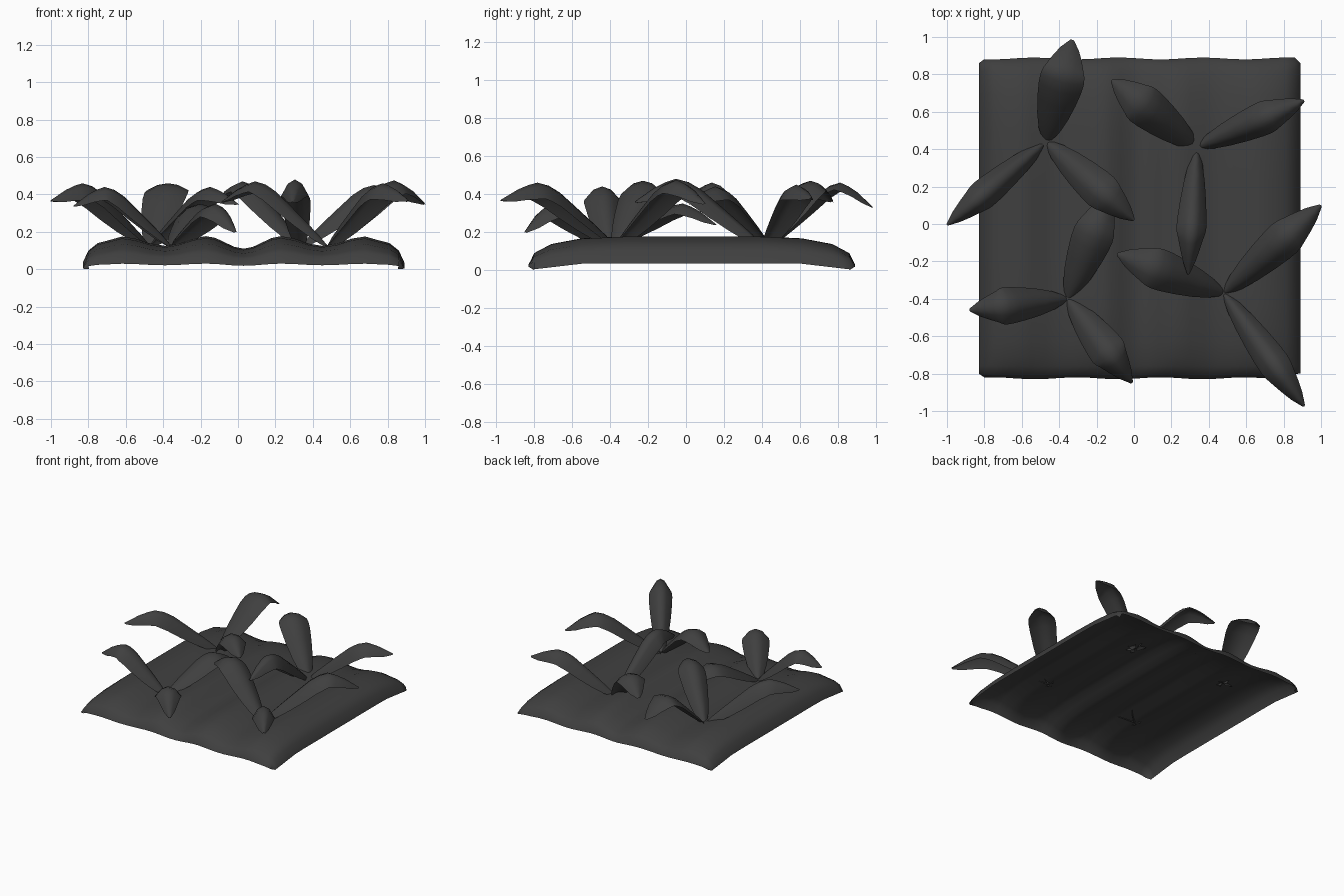
import bpy, bmesh, math
from mathutils import Vector

cube = bpy.data.objects.get("Cube")
if cube:
    bpy.data.objects.remove(cube)

charcoal = bpy.data.materials.new("charcoal")
charcoal.use_nodes = True
charcoal.diffuse_color = (0.05, 0.05, 0.05, 1)
charcoal.node_tree.nodes["Principled BSDF"].inputs["Base Color"].default_value = (0.05, 0.05, 0.05, 1)


def lerp_table(table, t, ease=False):
    """Interpolate a list of (position, value) pairs."""
    for (a, va), (b, vb) in zip(table, table[1:]):
        if t <= b:
            f = max(0, (t - a) / (b - a))
            if ease:
                f = (1 - math.cos(math.pi * f)) / 2
            return va + (vb - va) * f
    return table[-1][1]


def sheet(name, rows, angle):
    """Skin a grid of points with quads and shade it smoothly."""
    bm = bmesh.new()
    grid = [[bm.verts.new(p) for p in row] for row in rows]
    for r0, r1 in zip(grid, grid[1:]):
        for i in range(len(r0) - 1):
            bm.faces.new((r0[i], r0[i + 1], r1[i + 1], r1[i]))
    mesh = bpy.data.meshes.new(name)
    bm.to_mesh(mesh)
    bm.free()
    mesh.materials.append(charcoal)
    obj = bpy.data.objects.new(name, mesh)
    bpy.context.collection.objects.link(obj)
    bpy.ops.object.select_all(action='DESELECT')
    obj.select_set(True)
    bpy.context.view_layer.objects.active = obj
    bpy.ops.object.shade_smooth_by_angle(angle=math.radians(angle))


# Soil bed: two furrowed ridges, open underneath, with a drooping rim
CENTRE, HALF = 0.03, 0.86
furrow = [(0, .11), (.2, .177), (.42, .125), (.65, .175), (.78, .14)]
rim = [(.78, .14), (.83, .10), (HALF, .035)]
end_fall = [(0, .17), (.03, .5), (.12, .77), (.28, .94), (.5, 1)]


def ridge(d):
    return lerp_table(furrow, d, True) if d < .78 else lerp_table(rim, d)


across = [0, .05, .1, .15, .2, .27, .35, .42, .5, .58, .65, .72, .78, .83, HALF]
along = [0, .2, .36, .47, .58, .66, .74, .79, .83, HALF]
xs = [-d for d in across[:0:-1]] + across
ys = [-d for d in along[:0:-1]] + along
bed = []
for v in ys:
    row = []
    inset = HALF - abs(v)
    for u in xs:
        x, y, z = u, v, ridge(abs(u)) * lerp_table(end_fall, inset)
        if abs(u) == HALF:
            # The side rims sink towards the corners
            z = .035 * min(1, inset / .3)
        if abs(v) == HALF:
            y *= 1 - .006 * (1 + math.sin(14 * u))
            if abs(u) == HALF:
                x, y = x * .96, y * .97
        row.append((x + CENTRE, y + CENTRE, z))
    bed.append(row)
sheet("soil_bed", bed, 80)

# Leaves: arched blades that rise steeply, bend over and droop at the tip
rise = [(0, 0), (.1, .2), (.3, .54), (.5, .87), (.59, .96), (.68, 1)]
width = [(0, .2), (.08, .48), (.2, .7), (.34, .87), (.48, .98), (.58, 1), (.68, .95),
         (.76, .83), (.85, .65), (.93, .42), (1, .09)]
BASE_Z = .13


def leaf(name, base, tip, peak, breadth):
    start = Vector((*base, 0))
    out = Vector((tip[0] - base[0], tip[1] - base[1], 0))
    side = Vector((-out.y, out.x, 0)).normalized()
    start += out.normalized() * .005
    out -= out.normalized() * .005
    fall = peak - tip[2]
    droop = [(.68, peak), (.76, peak - fall * .15), (.85, peak - fall * .4), (1, tip[2])]

    def spine(t):
        z = BASE_Z + (peak - BASE_Z) * lerp_table(rise, t) if t <= .68 else lerp_table(droop, t)
        return start + out * t + Vector((0, 0, z))

    half = breadth / 2
    sag = max(.04, math.sqrt(max(0, .125 ** 2 - half ** 2)))
    rows = []
    for t, w in width:
        tangent = spine(min(1, t + .1)) - spine(max(0, t - .1))
        normal = tangent.cross(side).normalized()
        if normal.z < 0:
            normal.negate()
        rows.append([spine(t) + side * half * w * u - normal * sag * w * u * u
                     for u in (1, .5, 0, -.5, -1)])
    sheet(name, rows, 80)


# Each plant: base position, then (tip, peak height, breadth) for its leaves
plants = {
    "back_right": ((-.47, .44), [((-.33, .985, .33), .46, .24),
                                 ((-1, -.005, .37), .46, .16),
                                 ((0, .02, .35), .44, .2)]),
    "back_left": ((.335, .41), [((-.12, .77, .36), .47, .22),
                                ((.91, .66, .38), .45, .18),
                                ((.29, -.27, .36), .48, .16)]),
    "front_right": ((-.355, -.4), [((-.13, .16, .24), .35, .22),
                                   ((-.88, -.46, .34), .44, .2),
                                   ((-.01, -.85, .2), .35, .2)]),
    "front_left": ((.48, -.37), [((1, .10, .35), .475, .2),
                                 ((-.09, -.16, .36), .47, .22),
                                 ((.91, -.975, .37), .46, .17)]),
}
for plant, (base, leaves) in plants.items():
    for i, (tip, peak, breadth) in enumerate(leaves):
        leaf(f"{plant}_leaf_{i + 1}", base, tip, peak, breadth)
